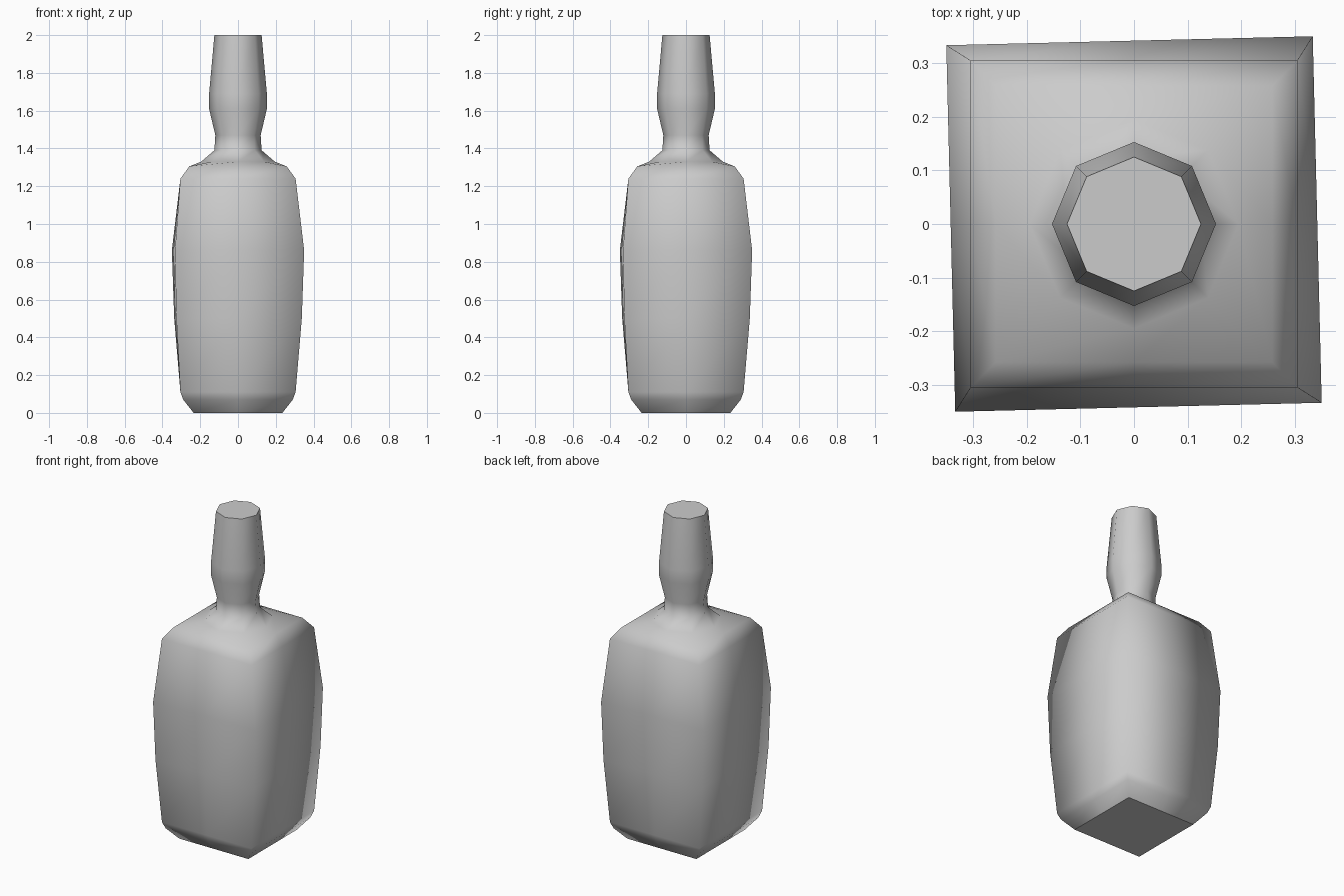
import bpy, bmesh
from math import sin, cos, pi, radians

if "Cube" in bpy.data.objects:
    bpy.data.objects.remove(bpy.data.objects["Cube"])

# (height, half width, squareness 1 = square / 0 = octagon, twist in degrees)
PROFILE = [
    (0.00, 0.235, 1, 0), (0.07, 0.290, 1, 0), (0.11, 0.305, 1, 0),
    (0.50, 0.332, 1, 1.0), (0.86, 0.342, 1, 1.4), (1.24, 0.305, 1, 0),
    (1.305, 0.258, 1, 0), (1.33, 0.195, 0, 0), (1.39, 0.125, 0, 0),
    (1.47, 0.120, 0, 0), (1.61, 0.153, 0, 0), (1.69, 0.153, 0, 0),
    (2.00, 0.125, 0, 0),
]


def ring(bm, z, half, square, twist):
    verts = []
    for i in range(8):
        a = i * pi / 4
        r = half * (2 ** 0.5 if square and i % 2 else 1)
        a += radians(twist)
        verts.append(bm.verts.new((r * cos(a), r * sin(a), z)))
    return verts


# Square body lofted into the octagonal neck
bm = bmesh.new()
rings = [ring(bm, *p) for p in PROFILE]
for lo, hi in zip(rings, rings[1:]):
    for i in range(8):
        j = (i + 1) % 8
        bm.faces.new((lo[i], lo[j], hi[j], hi[i])).smooth = True

# Flat base and flat top, with crisp rims
for cap in (bm.faces.new(rings[0][::-1]), bm.faces.new(rings[-1])):
    for e in cap.edges:
        e.smooth = False

mesh = bpy.data.meshes.new("bottle")
bm.to_mesh(mesh)
bm.free()
bpy.context.collection.objects.link(bpy.data.objects.new("bottle", mesh))
